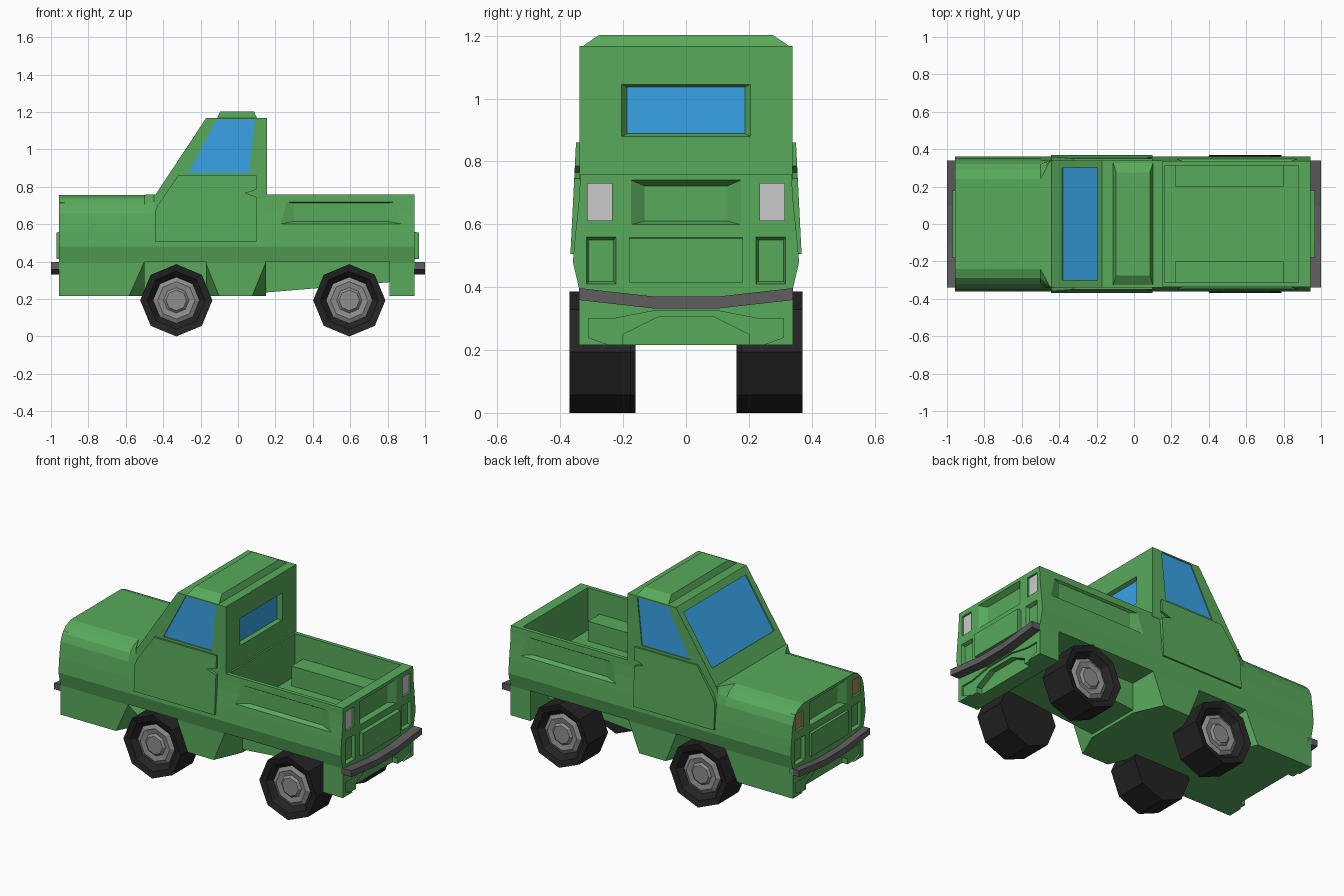
import bpy, bmesh
from math import sin, cos, pi

if "Cube" in bpy.data.objects:
    bpy.data.objects.remove(bpy.data.objects["Cube"])


def mat(name, r, g, b):
    m = bpy.data.materials.new(name)
    m.diffuse_color = (r, g, b, 1)
    m.use_nodes = True
    m.node_tree.nodes["Principled BSDF"].inputs["Base Color"].default_value = m.diffuse_color
    return m


GREEN = mat("green_paint", .098, .4, .105)
BLUE = mat("blue_glass", .04, .37, .8)
RUBBER = mat("rubber", .017, .017, .017)
HUB = mat("hub_metal", .27, .27, .27)
STEEL = mat("bumper_steel", .115, .11, .115)
LAMP = mat("rear_lamp", .55, .55, .55)
AMBER = mat("front_lamp", .4, .24, .08)


def loft(name, rings, m=None):
    """Closed solid skinned through rings of equal point count."""
    bm = bmesh.new()
    vs = [[bm.verts.new(p) for p in r] for r in rings]
    n = len(vs[0])
    for a, b in zip(vs, vs[1:]):
        for i in range(n):
            j = (i + 1) % n
            bm.faces.new((a[i], a[j], b[j], b[i]))
    bm.faces.new(vs[0][::-1])
    bm.faces.new(vs[-1])
    bmesh.ops.recalc_face_normals(bm, faces=bm.faces[:])
    me = bpy.data.meshes.new(name)
    bm.to_mesh(me)
    bm.free()
    ob = bpy.data.objects.new(name, me)
    bpy.context.collection.objects.link(ob)
    if m:
        me.materials.append(m)
    return ob


def along_y(name, a, ya, b, yb, m=None):
    """Solid between two xz outlines."""
    return loft(name, [[(x, ya, z) for x, z in a], [(x, yb, z) for x, z in b]], m)


def along_x(name, a, xa, b, xb, m=None):
    """Solid between two yz outlines."""
    return loft(name, [[(xa, y, z) for y, z in a], [(xb, y, z) for y, z in b]], m)


def rect(u0, u1, v0, v1):
    return [(u0, v0), (u1, v0), (u1, v1), (u0, v1)]


def cut(target, cutter):
    cutter.hide_render = True
    mod = target.modifiers.new("cut", 'BOOLEAN')
    mod.operation = 'DIFFERENCE'
    mod.solver = 'EXACT'
    mod.object = cutter
    bpy.context.view_layer.objects.active = target
    bpy.ops.object.modifier_apply(modifier=mod.name)
    bpy.data.objects.remove(cutter)


# Lower body: rounded hood section blending into a square bed section
base = [(.34, .216), (.34, .395), (.36, .48), (.352, .57)]
hood = base + [(.34, .66), (.322, .705), (.29, .738), (.24, .757)]
bed = base + [(.342, .66), (.338, .72), (.337, .745), (.336, .76)]


def section(x, half):
    return [(x, y, z) for y, z in half] + [(x, -y, z) for y, z in half[::-1]]


body = loft("body", [section(-.957, hood), section(-.5, hood),
                     section(-.45, bed), section(.944, bed)], GREEN)

# Load bed, raised rear underside
cut(body, along_y("bed_cut", rect(.165, .88, .5, .9), -.312, rect(.165, .88, .5, .9), .312))
under = [(.15, .1), (.81, .1), (.81, .29), (.15, .235)]
cut(body, along_y("under_cut", under, -.3, under, .3))

for s in (1, -1):
    # Wheel arches, flared towards the outside
    cut(body, along_y("front_arch", rect(-.5, -.17, .2, .4), s * .17,
                      [(-.59, .2), (-.09, .2), (-.17, .4), (-.5, .4)], s * .35))
    cut(body, along_y("rear_arch", rect(.15, .81, .2, .4), s * .17,
                      [(.07, .2), (.81, .2), (.81, .4), (.15, .4)], s * .35))
    # Pressed panel on the bed side
    cut(body, along_y("side_panel", rect(.3, .8, .615, .712), s * .325,
                      rect(.22, .88, .6, .727), s * .35))
    # Wheel box inside the bed
    along_y("bed_wheel_box", rect(.22, .8, .48, .62), s * .2, rect(.22, .8, .48, .62), s * .32, GREEN)

# Front and rear faces share the same layout
for end, X, d, top, lamp in (("rear", .944, 1, .73, LAMP), ("front", -.957, -1, .715, AMBER)):
    cut(body, along_x("grille_cut", rect(-.132, .132, .61, .722), X - d * .03,
                      rect(-.178, .178, .598, .742), X + d * .002))
    # Stepped recess in the chin
    step = [(-.31, .24), (-.2, .2), (.2, .2), (.31, .24), (.31, .3), (.23, .3),
            (.1, .325), (-.1, .325), (-.23, .3), (-.31, .3)]
    chin = [(-.2, .2), (.2, .2), (.2, .25), (.09, .305), (-.09, .305), (-.2, .25)]
    cut(body, along_x("step_cut", step, X - d * .01, step, X + d * .02))
    cut(body, along_x("chin_cut", chin, X - d * .045, chin, X + d * .02))
    for s in (1, -1):
        r = rect(s * .235, s * .313, .612, top)
        cut(body, along_x("lamp_cut", r, X - d * .02, r, X + d * .02))
        along_x(end + "_lamp", r, X - d * .03, r, X - d * .012, lamp)
        r = rect(s * .222, s * .317, .41, .56)
        q = rect(s * .23, s * .31, .418, .55)
        cut(body, along_x("panel_cut", q, X - d * .02, r, X + d * .002))
    along_x(end + "_panel", rect(-.18, .18, .415, .56), X - d * .01,
            rect(-.18, .18, .415, .555), X + d * (.023 if d > 0 else .014), GREEN)
    # Bumper sagging towards the middle
    loft(end + "_bumper", [[(d * x, y, z + h) for x, h in rect(.93, 1, -.019, .019)]
                           for y, z in ((-.34, .378), (-.1, .351), (.1, .351), (.34, .378))], STEEL)

# Cab with slanted windscreen
cab_side = [(-.453, .74), (.155, .74), (.155, 1.168), (-.17, 1.168)]
cab = along_y("cab", cab_side, -.339, cab_side, .339, GREEN)
loft("roof", [[(x, y, 1.16) for x, y in rect(-.115, .105, -.339, .339)],
              [(x, y, 1.203) for x, y in rect(-.095, .085, -.275, .275)]], GREEN)


def screen(offset):
    """Windscreen outline shifted along the slanted normal."""
    return [(-.44 + .27 * t - .835 * offset, y, .76 + .41 * t + .55 * offset)
            for y, t in rect(-.3, .3, .2, .907)]


cut(cab, loft("screen_cut", [screen(-.012), screen(.03)]))
loft("windscreen", [screen(-.03), screen(-.008)], BLUE)

# Rear window
cut(cab, along_x("rear_window_cut", rect(-.185, .185, .89, 1.035), .13,
                 rect(-.206, .206, .879, 1.046), .157))
along_x("rear_window", rect(-.187, .187, .888, 1.037), .11, rect(-.187, .187, .888, 1.037), .133, BLUE)

window = [(-.265, .875), (.06, .875), (.09, 1.16), (-.115, 1.16)]
door = [(-.445, .505), (.1, .505), (.1, .745), (.04, .765), (.1, .785),
        (.1, .86), (-.32, .86), (-.43, .7), (-.445, .66)]
for s in (1, -1):
    # Side windows and doors
    cut(cab, along_y("window_cut", window, s * .329, window, s * .36))
    along_y("side_window", window, s * .31, window, s * .333, BLUE)
    loft("door", [[(x, s * .325, z) for x, z in door],
                  [(x, s * (.35 + (.86 - z) * .05), z) for x, z in door]], GREEN)

# Eight-sided wheels: (radius, y) profiles turned about the axle
tyre = [(.193, .175), (.193, .37), (.155, .362), (.122, .328)]
hub = [(.124, .29), (.124, .33), (.1, .342), (.068, .336), (.055, .348)]


def turn(name, profile, cx, s, m):
    rings = [[(cx + r * sin(i * pi / 4), s * y, .193 + r * cos(i * pi / 4)) for i in range(8)]
             for r, y in profile]
    return loft(name, rings, m)


for cx, end, inset in ((-.33, "front", .015), (.595, "rear", 0)):
    for s in (1, -1):
        turn(end + "_tyre", [(r, y - inset) for r, y in tyre], cx, s, RUBBER)
        turn(end + "_hub", [(r, y - inset) for r, y in hub], cx, s, HUB)
